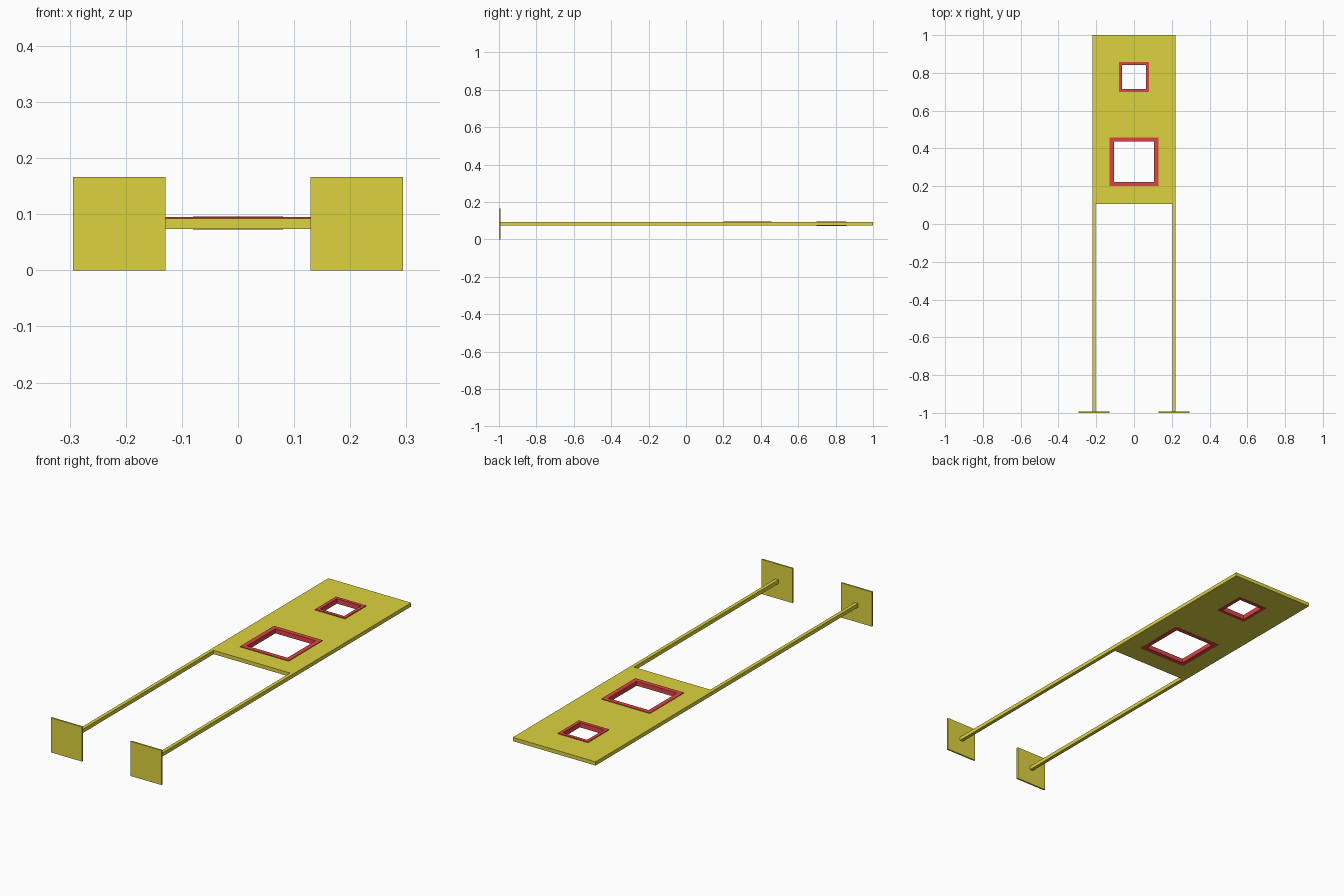
import bpy, bmesh

if "Cube" in bpy.data.objects:
    bpy.data.objects.remove(bpy.data.objects["Cube"])

MID = 0.083  # height of the board's middle plane


def material(name, color):
    m = bpy.data.materials.new(name)
    m.diffuse_color = color
    m.use_nodes = True
    m.node_tree.nodes["Principled BSDF"].inputs["Base Color"].default_value = m.diffuse_color
    return m


yellow = material("yellow_paint", (0.72, 0.65, 0.05, 1))
red = material("red_trim", (0.72, 0.06, 0.06, 1))


def rect(cx, cy, w, h):
    return [(cx - w, cy - h), (cx + w, cy - h), (cx + w, cy + h), (cx - w, cy + h)]


def slab(name, loops, z0, z1, mat):
    """Extrude an outline (first loop) with holes (other loops) from z0 to z1."""
    curve = bpy.data.curves.new(name, 'CURVE')
    curve.dimensions = '2D'
    curve.fill_mode = 'BOTH'
    curve.extrude = (z1 - z0) / 2
    for pts in loops:
        s = curve.splines.new('POLY')
        s.points.add(len(pts) - 1)
        for p, (x, y) in zip(s.points, pts):
            p.co = (x, y, 0, 1)
        s.use_cyclic_u = True
    tmp = bpy.data.objects.new(name + "_outline", curve)
    bpy.context.collection.objects.link(tmp)
    dg = bpy.context.evaluated_depsgraph_get()
    mesh = bpy.data.meshes.new_from_object(tmp.evaluated_get(dg))
    bpy.data.objects.remove(tmp)
    bm = bmesh.new()
    bm.from_mesh(mesh)
    bmesh.ops.remove_doubles(bm, verts=bm.verts, dist=1e-5)
    bmesh.ops.recalc_face_normals(bm, faces=bm.faces)
    for f in bm.faces:
        f.smooth = False
    bm.to_mesh(mesh)
    bm.free()
    mesh.materials.clear()
    mesh.materials.append(mat)
    ob = bpy.data.objects.new(name, mesh)
    ob.location.z = (z0 + z1) / 2
    bpy.context.collection.objects.link(ob)
    return ob


# Window openings: name, centre y, outer half size, inner half size, half thickness
windows = [("large_window_frame", 0.329, 0.129, 0.107, 0.0108),
           ("small_window_frame", 0.778, 0.08, 0.064, 0.0117)]

# Board with its two long rails as one flat profile, cut by the openings
outline = [(-0.22, 1.0), (-0.22, -0.993), (-0.203, -0.993), (-0.203, 0.105),
           (0.203, 0.105), (0.203, -0.993), (0.22, -0.993), (0.22, 1.0)]
holes = [rect(0, y, (o + i) / 2, (o + i) / 2) for _, y, o, i, _ in windows]
slab("board_and_rails", [outline] + holes, MID - 0.009, MID + 0.009, yellow)

# Red frames lining the openings
for name, y, o, i, t in windows:
    slab(name, [rect(0, y, o, o), rect(0, y, i, i)], MID + 0.001 - t, MID + 0.001 + t, red)

# Square end plates at the front of the rails
for side, x in (("left", -0.2115), ("right", 0.2115)):
    slab(side + "_end_plate", [rect(x, -0.996, 0.0825, 0.004)], 0, 0.166, yellow)
